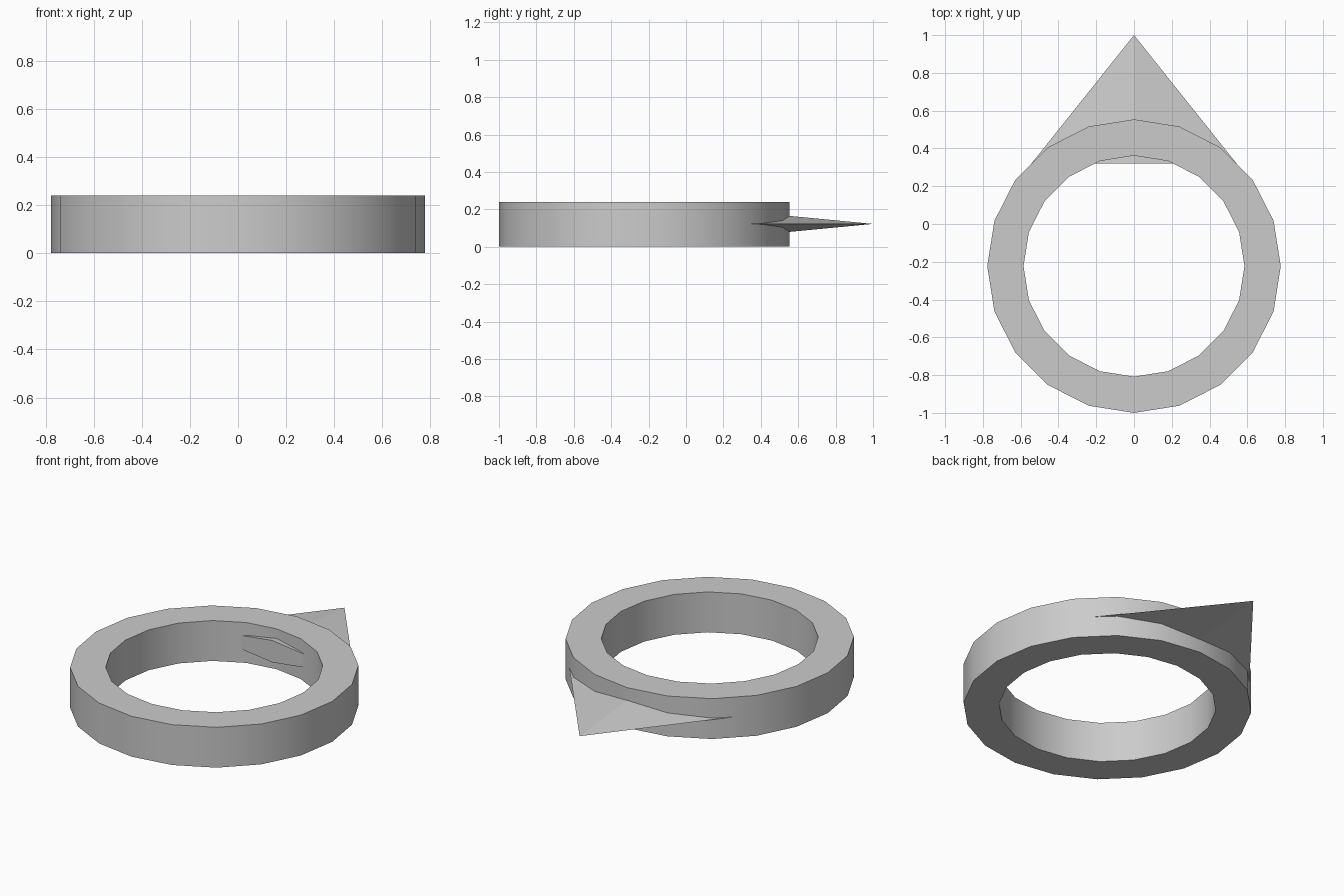
import bpy, bmesh
from math import sin, cos, pi, radians

if "Cube" in bpy.data.objects:
    bpy.data.objects.remove(bpy.data.objects["Cube"])

SIDES, OUTER, INNER, HEIGHT, CENTRE_Y = 20, 0.777, 0.585, 0.24, -0.223


def finish(name, bm):
    bmesh.ops.recalc_face_normals(bm, faces=bm.faces[:])
    mesh = bpy.data.meshes.new(name)
    bm.to_mesh(mesh)
    bm.free()
    obj = bpy.data.objects.new(name, mesh)
    bpy.context.collection.objects.link(obj)
    return obj


# Ring band: rectangular section swept around 20 sides
bm = bmesh.new()
section = [(OUTER, 0), (OUTER, HEIGHT), (INNER, HEIGHT), (INNER, 0)]
loops = []
for i in range(SIDES):
    a = 2 * pi * i / SIDES
    loops.append([bm.verts.new((r * sin(a), CENTRE_Y + r * cos(a), z)) for r, z in section])
for i in range(SIDES):
    p, q = loops[i], loops[(i + 1) % SIDES]
    for j in range(4):
        k = (j + 1) % 4
        bm.faces.new((p[j], p[k], q[k], q[j]))
ring = finish("ring_band", bm)
bpy.context.view_layer.objects.active = ring
ring.select_set(True)
bpy.ops.object.shade_smooth_by_angle(angle=radians(30))

# Spike: flat pyramid with a diamond base pushed through the band
bm = bmesh.new()
MID_Z, BASE_Y, HALF_W, HALF_H = 0.122, 0.32, 0.543, 0.065
base = [bm.verts.new((x, BASE_Y, MID_Z + z))
        for x, z in ((HALF_W, 0), (0, HALF_H), (-HALF_W, 0), (0, -HALF_H))]
tip = bm.verts.new((0, 1, MID_Z))
bm.faces.new(base)
for i in range(4):
    bm.faces.new((base[i], base[(i + 1) % 4], tip))
finish("spike", bm)
